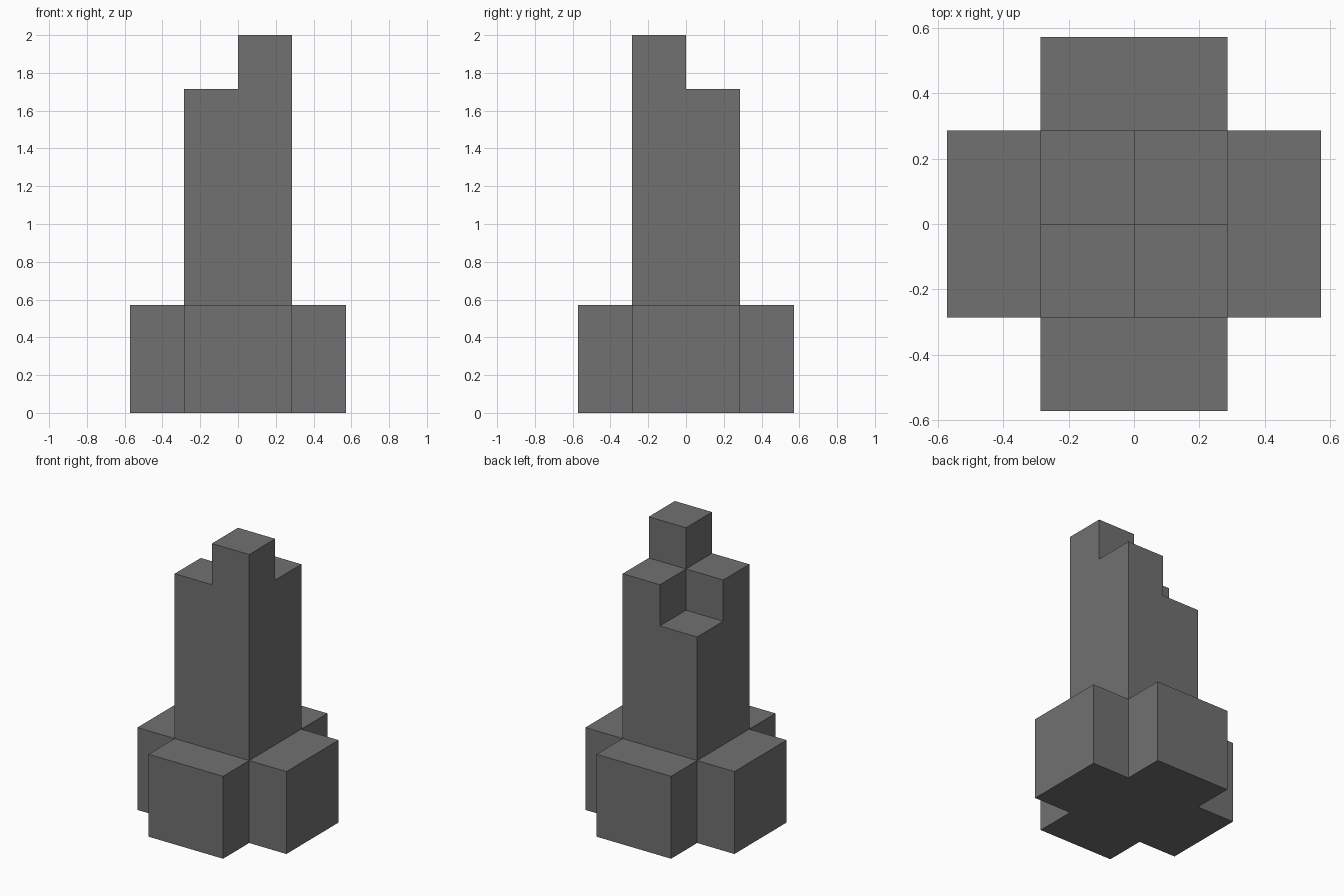
import bpy
import bmesh
from mathutils import Vector

UNIT = 2 / 7  # the whole model sits on a block grid, seven blocks tall

default = bpy.data.objects.get("Cube")
if default:
    bpy.data.objects.remove(default, do_unlink=True)

grey = bpy.data.materials.new("stone grey")
grey.use_nodes = True
colour = (0.165, 0.165, 0.165, 1)
grey.diffuse_color = colour
grey.node_tree.nodes["Principled BSDF"].inputs["Base Color"].default_value = colour


def blocks(columns, bottom):
    """Grid cells filled by columns given as {(x, y): top}."""
    return {(x, y, z) for (x, y), top in columns.items() for z in range(bottom, top)}


def build_part(name, cells, neighbours):
    """Skin the exposed sides of the cells, then merge coplanar faces."""
    bm = bmesh.new()
    for cell in cells:
        for axis in range(3):
            for side in (0, 1):
                step = list(cell)
                step[axis] += 2 * side - 1
                if tuple(step) in neighbours:
                    continue
                origin = Vector(cell)
                origin[axis] += side
                u, v = Vector((0, 0, 0)), Vector((0, 0, 0))
                u[(axis + 1) % 3] = v[(axis + 2) % 3] = 1
                corners = [origin, origin + u, origin + u + v, origin + v]
                if not side:
                    corners.reverse()
                bm.faces.new([bm.verts.new(c * UNIT) for c in corners])
    bmesh.ops.remove_doubles(bm, verts=bm.verts, dist=0.001)
    bmesh.ops.dissolve_limit(bm, angle_limit=0.01, verts=bm.verts, edges=bm.edges)
    mesh = bpy.data.meshes.new(name)
    bm.to_mesh(mesh)
    bm.free()
    mesh.materials.append(grey)
    bpy.context.collection.objects.link(bpy.data.objects.new(name, mesh))


# Cross-shaped base: a square grid without its four corners
span = range(-2, 2)
base = blocks({(x, y): 2 for x in span for y in span
               if x in (-1, 0) or y in (-1, 0)}, 0)

# Tower of four columns, stepping down from front left to back right
tower = blocks({(0, -1): 7, (-1, -1): 6, (0, 0): 6, (-1, 0): 5}, 2)

build_part("cross_base", base, base | tower)
build_part("stepped_tower", tower, base | tower)
